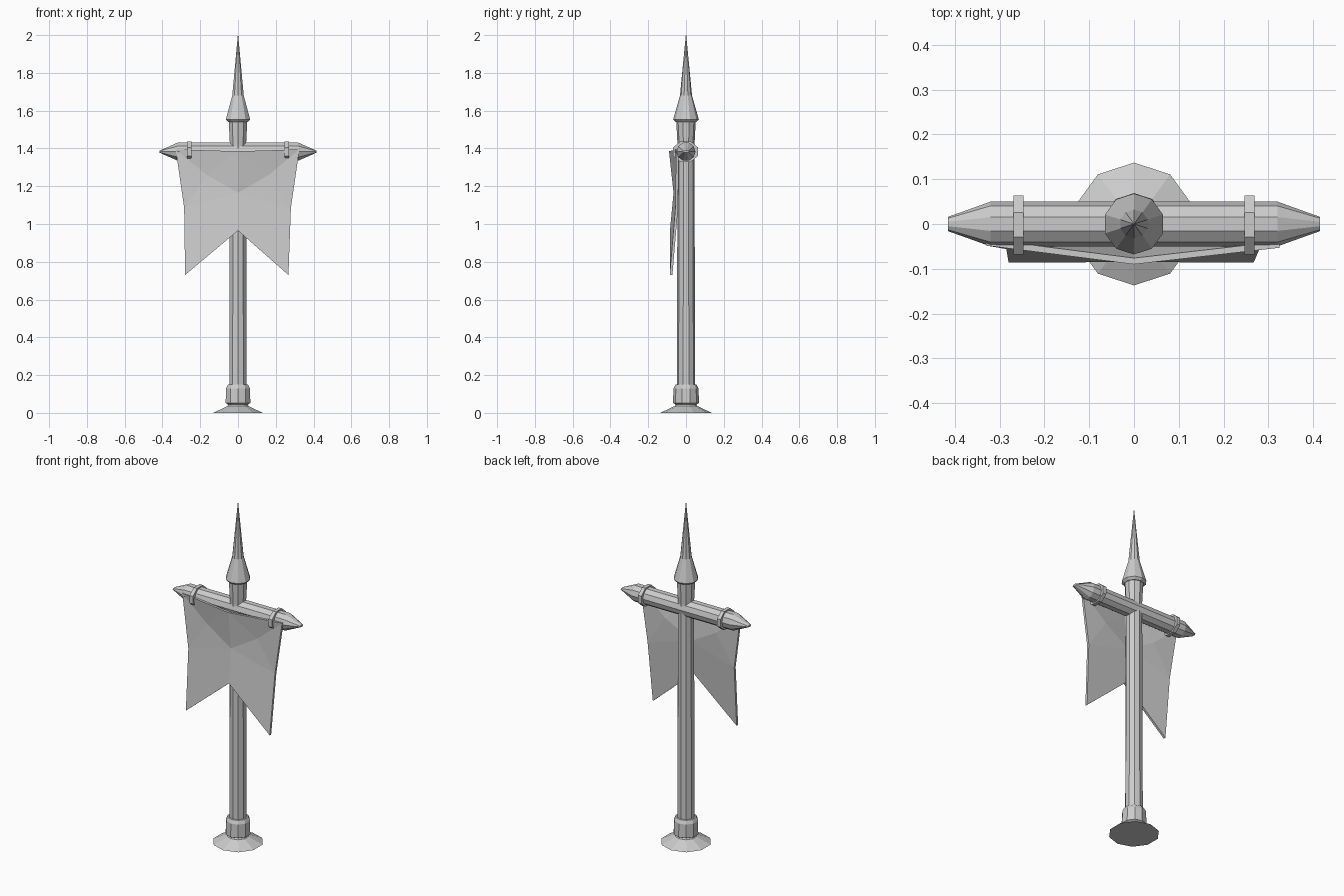
import bpy, bmesh, math
from mathutils import Vector

if "Cube" in bpy.data.objects:
    bpy.data.objects.remove(bpy.data.objects["Cube"])

SIDES = 10


def finish(name, bm):
    bmesh.ops.recalc_face_normals(bm, faces=bm.faces[:])
    me = bpy.data.meshes.new(name)
    bm.to_mesh(me)
    bm.free()
    ob = bpy.data.objects.new(name, me)
    bpy.context.collection.objects.link(ob)
    return ob


def loft(name, rings, axis='Z', sides=SIDES, turn=math.pi / 2, center=(0, 0, 0)):
    """Rings of (position, radius a, radius b) along an axis, capped at both ends."""
    bm = bmesh.new()
    loops = []
    for pos, ra, rb in rings:
        loop = []
        for i in range(sides):
            t = turn + 2 * math.pi * i / sides
            a, b = ra * math.cos(t), rb * math.sin(t)
            co = (a, b, pos) if axis == 'Z' else (pos, a, b)
            loop.append(bm.verts.new(Vector(co) + Vector(center)))
        loops.append(loop)
    for lo, hi in zip(loops, loops[1:]):
        for i in range(sides):
            j = (i + 1) % sides
            bm.faces.new((lo[i], lo[j], hi[j], hi[i]))
    bm.faces.new(loops[0])
    bm.faces.new(loops[-1])
    return finish(name, bm)


def turned(name, profile):
    return loft(name, [(z, r, r) for z, r in profile])


# upright parts
turned("base_foot", [(0, 0.137), (0.037, 0.058), (0.052, 0.05)])
turned("base_collar", [(0.042, 0.05), (0.052, 0.069), (0.13, 0.066), (0.15, 0.056), (0.152, 0.045)])
turned("pole", [(0.04, 0.049), (0.6, 0.047), (1.42, 0.045), (1.55, 0.052)])
turned("spear_tip", [(1.54, 0.055), (1.553, 0.068), (1.68, 0.032), (2.0, 0.001)])

# crossbar with tapered ends
loft("crossbar", [(-0.415, 0.016, 0.006), (-0.32, 0.05, 0.05),
                  (0.32, 0.05, 0.05), (0.415, 0.016, 0.006)],
     axis='X', turn=0, center=(0, 0, 1.383))

# straps holding the cloth
for side, x in (("left", -0.258), ("right", 0.258)):
    loft("strap_" + side, [(-0.011, 0.071, 0.059), (0.011, 0.071, 0.059)],
         axis='X', sides=8, turn=math.pi / 8, center=(x, -0.002, 1.383))

# swallow-tailed cloth, three rows of three points
rows = [
    [(-0.33, -0.048, 1.395), (0, -0.09, 1.385), (0.325, -0.053, 1.395)],
    [(-0.285, -0.056, 1.085), (0, -0.066, 1.165), (0.28, -0.056, 1.085)],
    [(-0.28, -0.086, 0.73), (0, -0.085, 0.965), (0.267, -0.086, 0.73)],
]
bm = bmesh.new()
grid = [[bm.verts.new(p) for p in row] for row in rows]
upper = []
for r in range(2):
    for c in range(2):
        f = bm.faces.new((grid[r][c], grid[r + 1][c], grid[r + 1][c + 1], grid[r][c + 1]))
        if r == 0:
            upper.append(f)
poked = bmesh.ops.poke(bm, faces=upper)
for v in poked["verts"]:
    v.co.y += 0.012
# thickness toward the pole
ext = bmesh.ops.extrude_face_region(bm, geom=bm.faces[:], use_keep_orig=True)
for v in ext["geom"]:
    if isinstance(v, bmesh.types.BMVert):
        v.co.y += 0.014
finish("banner_cloth", bm)
